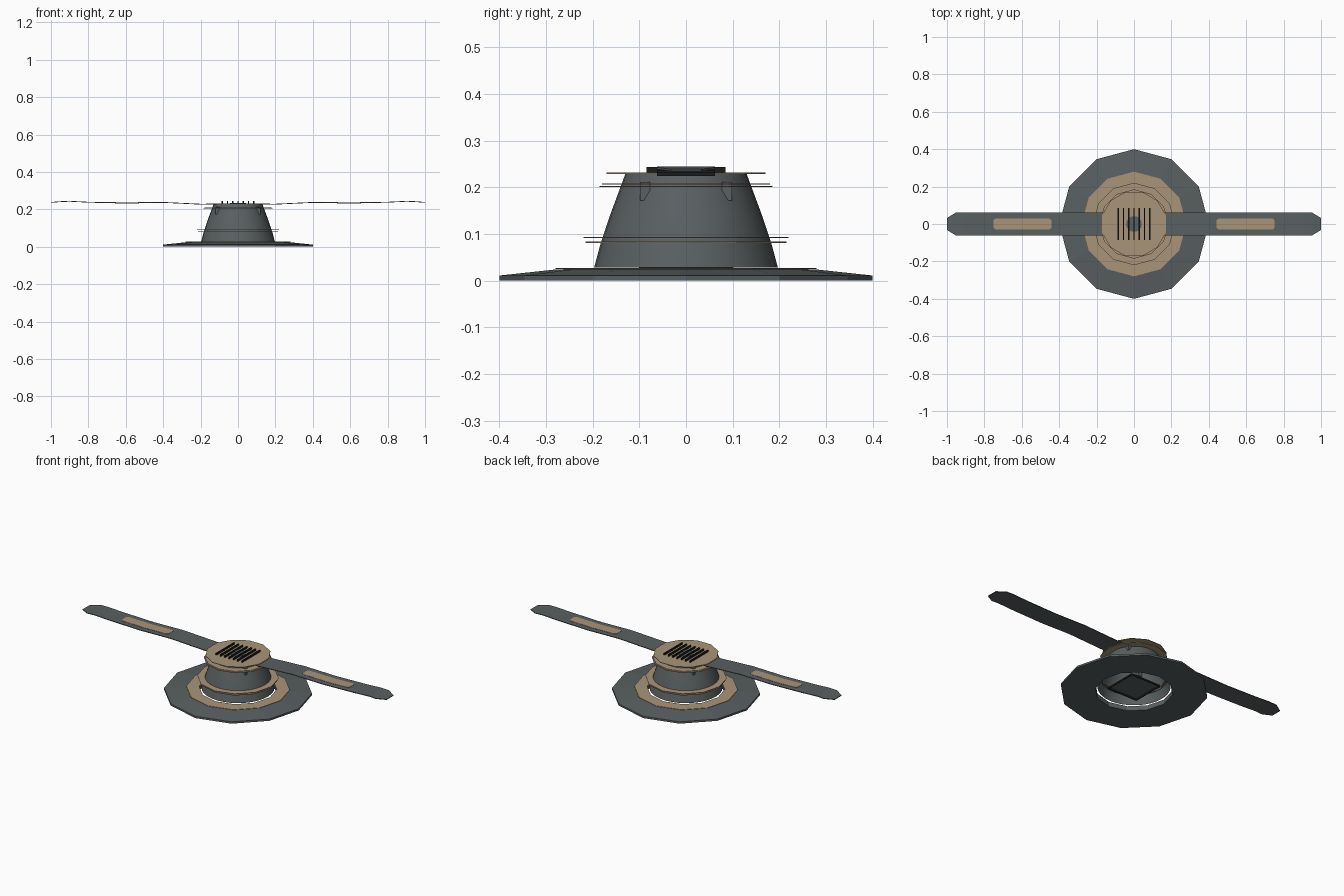
import bpy, bmesh, math
from mathutils import Matrix

cube = bpy.data.objects.get("Cube")
if cube:
    bpy.data.objects.remove(cube, do_unlink=True)


def material(name, rgb):
    m = bpy.data.materials.new(name)
    m.use_nodes = True
    m.diffuse_color = (*rgb, 1)
    m.node_tree.nodes["Principled BSDF"].inputs["Base Color"].default_value = (*rgb, 1)
    return m


GREY = material("slate grey", (0.10, 0.115, 0.12))
TAN = material("tan", (0.40, 0.30, 0.19))
BLACK = material("near black", (0.012, 0.012, 0.012))


def finish(name, bm, mat, recalc=True):
    if recalc:
        bmesh.ops.recalc_face_normals(bm, faces=bm.faces[:])
    mesh = bpy.data.meshes.new(name)
    bm.to_mesh(mesh)
    bm.free()
    mesh.materials.append(mat)
    obj = bpy.data.objects.new(name, mesh)
    bpy.context.collection.objects.link(obj)
    return obj


def lathe(name, profile, sides, mat, closed=True, turn=0.0, recalc=True):
    """Spin (radius, height) points round the z axis."""
    bm = bmesh.new()
    loops = []
    for r, z in profile:
        loops.append([bm.verts.new((r * math.cos(turn + math.tau * i / sides),
                                    r * math.sin(turn + math.tau * i / sides), z))
                      for i in range(sides)])
    pairs = list(zip(loops, loops[1:]))
    if closed:
        pairs.append((loops[-1], loops[0]))
    for a, b in pairs:
        for i in range(sides):
            j = (i + 1) % sides
            bm.faces.new((a[i], a[j], b[j], b[i]))
    return finish(name, bm, mat, recalc)


def ring(name, inner, outer, z, thick, mat, turn=0.0):
    return lathe(name, [(inner, z), (outer, z), (outer, z + thick), (inner, z + thick)],
                 12, mat, turn=turn)


def disc(name, radius, sides, z, thick, mat, turn=0.0):
    bm = bmesh.new()
    bmesh.ops.create_cone(bm, cap_ends=True, segments=sides, radius1=radius,
                          radius2=radius, depth=thick,
                          matrix=Matrix.Translation((0, 0, z + thick / 2))
                          @ Matrix.Rotation(turn, 4, "Z"))
    return finish(name, bm, mat)


def box(name, center, size, mat):
    bm = bmesh.new()
    bmesh.ops.create_cube(bm, size=1, matrix=Matrix.Translation(center)
                          @ Matrix.Diagonal((*size, 1)))
    return finish(name, bm, mat)


def strip(name, rows, thick, side, mat):
    """Thin bar along x through (x, half width, top height) rows."""
    bm = bmesh.new()
    sections = []
    for x, h, z in rows:
        sections.append([bm.verts.new((side * x, y, zz)) for y, zz in
                         ((-h, z), (h, z), (h, z - thick), (-h, z - thick))])
    for a, b in zip(sections, sections[1:]):
        for i in range(4):
            j = (i + 1) % 4
            bm.faces.new((a[i], a[j], b[j], b[i]))
    bm.faces.new(sections[0])
    bm.faces.new(sections[-1])
    return finish(name, bm, mat)


# Wide base plate with a central hole, and its tan inlay
lathe("base_plate", [(0.21, 0.0), (0.40, 0.0), (0.40, 0.011), (0.28, 0.024), (0.21, 0.026)],
      12, GREY)
ring("base_inlay", 0.21, 0.28, 0.0255, 0.002, TAN)

# Hollow tapered body, open underneath
body = lathe("tapered_body", [(0.197, 0.028), (0.183, 0.08), (0.163, 0.14), (0.13, 0.229)],
             32, GREY, closed=False, recalc=False)
for poly in body.data.polygons:
    poly.use_smooth = True

# Thin trim rings round the body
for name, inner, outer, z in (("lower_ring_bottom", 0.18, 0.215, 0.081),
                              ("lower_ring_top", 0.178, 0.22, 0.091),
                              ("upper_ring_bottom", 0.138, 0.185, 0.201),
                              ("upper_ring_top", 0.135, 0.18, 0.206)):
    ring(name, inner, outer, z, 0.0025, TAN)

# Top cover, hub and vent slats
disc("top_cover", 0.177, 12, 0.229, 0.003, TAN, math.pi / 12)
disc("hub_cap", 0.042, 16, 0.232, 0.003, GREY)
for i in range(7):
    box(f"vent_slat_{i + 1}", ((i - 3) * 0.028, 0, 0.237), (0.006, 0.17, 0.013), BLACK)

# Square hatch under the body: an upward plate in a dark frame
bm = bmesh.new()
bmesh.ops.create_grid(bm, x_segments=1, y_segments=1, size=0.1,
                      matrix=Matrix.Translation((0, 0, 0.032)))
finish("hatch_plate", bm, GREY, recalc=False)
for s in (-1, 1):
    box("hatch_frame_side", (s * 0.098, 0, 0.028), (0.005, 0.2, 0.01), BLACK)
    box("hatch_frame_end", (0, s * 0.098, 0.028), (0.2, 0.005, 0.01), BLACK)

# Two long arms with tan inserts and small brackets on the body
ARM = [(0.11, 0.062, 0.2285), (0.18, 0.062, 0.2285), (0.40, 0.062, 0.239), (0.60, 0.062, 0.235),
       (0.80, 0.062, 0.24), (0.90, 0.062, 0.245), (0.95, 0.062, 0.243), (1.0, 0.032, 0.239)]


def arm_height(x):
    for (xa, _, za), (xb, _, zb) in zip(ARM, ARM[1:]):
        if xa <= x <= xb:
            return za + (zb - za) * (x - xa) / (xb - xa)


for side, label in ((1, "left"), (-1, "right")):
    strip(f"{label}_arm", ARM, 0.004, side, GREY)
    strip(f"{label}_arm_insert",
          [(x, h, arm_height(x) + 0.0015) for x, h in
           ((0.44, 0.02), (0.455, 0.03), (0.60, 0.03), (0.74, 0.03), (0.75, 0.02))],
          0.002, side, TAN)
    for s in (-1, 1):
        box(f"{label}_bracket", (side * 0.108, s * 0.088, 0.192), (0.025, 0.022, 0.04), GREY)
